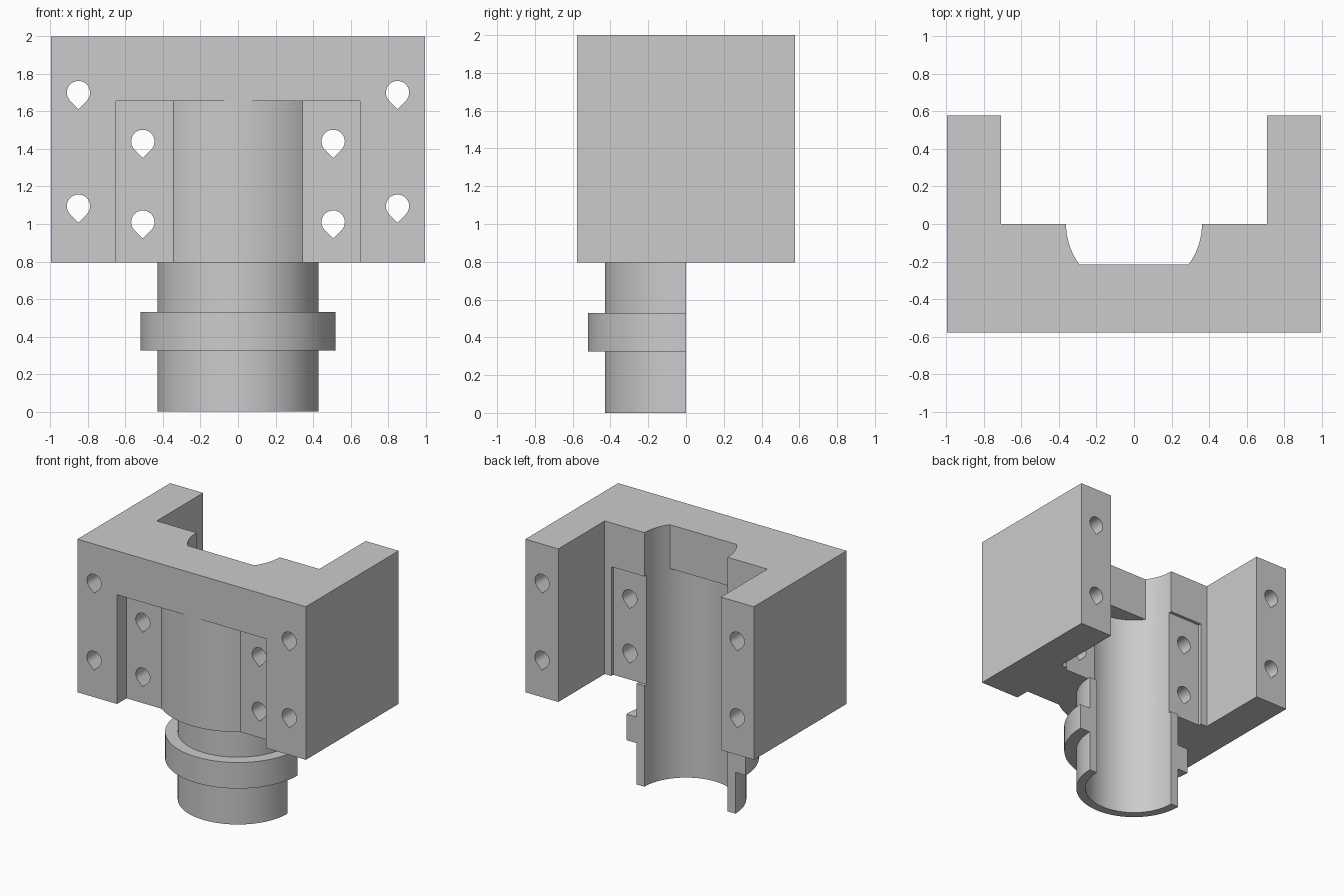
import bpy
import bmesh
from math import sin, cos, pi, asin, sqrt, radians

cube = bpy.data.objects.get("Cube")
if cube:
    bpy.data.objects.remove(cube, do_unlink=True)

grey = bpy.data.materials.new("plain grey")
grey.use_nodes = True
colour = (0.6, 0.6, 0.6, 1)
grey.diffuse_color = colour
grey.node_tree.nodes["Principled BSDF"].inputs["Base Color"].default_value = colour

BASE, SHELF, TOP = 0.795, 1.655, 2.0   # block underside, pocket ceiling, block top
BORE, BARREL = 0.362, 0.574            # radii
FLANGE_Y, RECESS_Y = -0.46, -0.025     # front and back of the flange


def arc(radius, start, end, steps):
    return [(radius * cos(start + (end - start) * i / steps),
             radius * sin(start + (end - start) * i / steps)) for i in range(steps + 1)]


def finish(name, bm):
    bmesh.ops.recalc_face_normals(bm, faces=bm.faces)
    mesh = bpy.data.meshes.new(name)
    bm.to_mesh(mesh)
    bm.free()
    mesh.materials.append(grey)
    obj = bpy.data.objects.new(name, mesh)
    bpy.context.collection.objects.link(obj)
    return obj


def prism(name, outlines, low, high, axis="z"):
    """Extrude closed outlines along z, or along y when they lie in the xz plane."""
    bm = bmesh.new()
    for outline in outlines:
        rings = []
        for level in (low, high):
            rings.append([bm.verts.new((a, b, level) if axis == "z" else (a, level, b))
                          for a, b in outline])
        bm.faces.new(rings[0])
        bm.faces.new(rings[1])
        n = len(outline)
        for i in range(n):
            j = (i + 1) % n
            bm.faces.new((rings[0][i], rings[0][j], rings[1][j], rings[1][i]))
    return finish(name, bm)


def activate(obj):
    bpy.ops.object.select_all(action="DESELECT")
    obj.select_set(True)
    bpy.context.view_layer.objects.active = obj


def cut(obj, cutter):
    cutter.hide_render = True
    mod = obj.modifiers.new("cut", "BOOLEAN")
    mod.operation = "DIFFERENCE"
    mod.solver = "EXACT"
    mod.object = cutter
    activate(obj)
    bpy.ops.object.modifier_apply(modifier=mod.name)
    bpy.data.objects.remove(cutter, do_unlink=True)


# U-shaped block with two arms reaching back
W, D, ARM = 0.995, 0.577, 0.708
block = prism("mould_block", [[(-W, -D), (W, -D), (W, D), (ARM, D), (ARM, 0),
                               (-ARM, 0), (-ARM, D), (-W, D)]], BASE, TOP)

# Front pocket, leaving the round barrel standing between two flanges
half = asin(sqrt(BARREL ** 2 - FLANGE_Y ** 2) / BARREL)
P = 0.65
front = [(-P, FLANGE_Y)] + arc(BARREL, -pi / 2 - half, -pi / 2 + half, 32)
front += [(P, FLANGE_Y), (P, -0.8), (-P, -0.8)]
cut(block, prism("front_pocket", [front], 0.5, SHELF))

# Shallow recess behind the flanges
cut(block, prism("back_recess", [[(-P, RECESS_Y), (P, RECESS_Y), (P, 0.3), (-P, 0.3)]],
                 0.5, SHELF))

# Bore: full round below, with a flat front wall above the ceiling
back = [(BORE, 0.3), (-BORE, 0.3)]
cut(block, prism("lower_bore", [arc(BORE, pi, 2 * pi, 64) + back], 0.5, SHELF))
flat = asin(0.215 / BORE)
upper = arc(BORE, pi, pi + flat, 16) + arc(BORE, 2 * pi - flat, 2 * pi, 16) + back
cut(block, prism("upper_bore", [upper], SHELF, 2.5))

# Teardrop bolt holes, points down
R = 0.062
holes = []
for x, z in ((0.507, 1.44), (0.507, 1.01), (0.85, 1.70), (0.85, 1.095)):
    drop = arc(R, -pi / 4, 5 * pi / 4, 30) + [(0, -R * sqrt(2))]
    for side in (-1, 1):
        holes.append([(side * x + a, z + b) for a, b in drop])
cut(block, prism("bolt_holes", holes, -1, 1, axis="y"))

# Half-round neck with a raised ring, swept half a turn and capped
profile = [(BORE, 0), (0.43, 0), (0.43, 0.325), (0.52, 0.325),
           (0.52, 0.53), (0.43, 0.53), (0.43, BASE), (BORE, BASE)]
bm = bmesh.new()
STEPS = 64
rows = [[bm.verts.new((r * cos(pi + pi * i / STEPS), r * sin(pi + pi * i / STEPS), z))
         for r, z in profile] for i in range(STEPS + 1)]
for a, b in zip(rows, rows[1:]):
    for i in range(len(profile)):
        j = (i + 1) % len(profile)
        bm.faces.new((a[i], a[j], b[j], b[i]))
bm.faces.new(rows[0])
bm.faces.new(rows[-1])
neck = finish("half_neck", bm)

for obj in (block, neck):
    activate(obj)
    bpy.ops.object.shade_smooth_by_angle(angle=radians(25))
